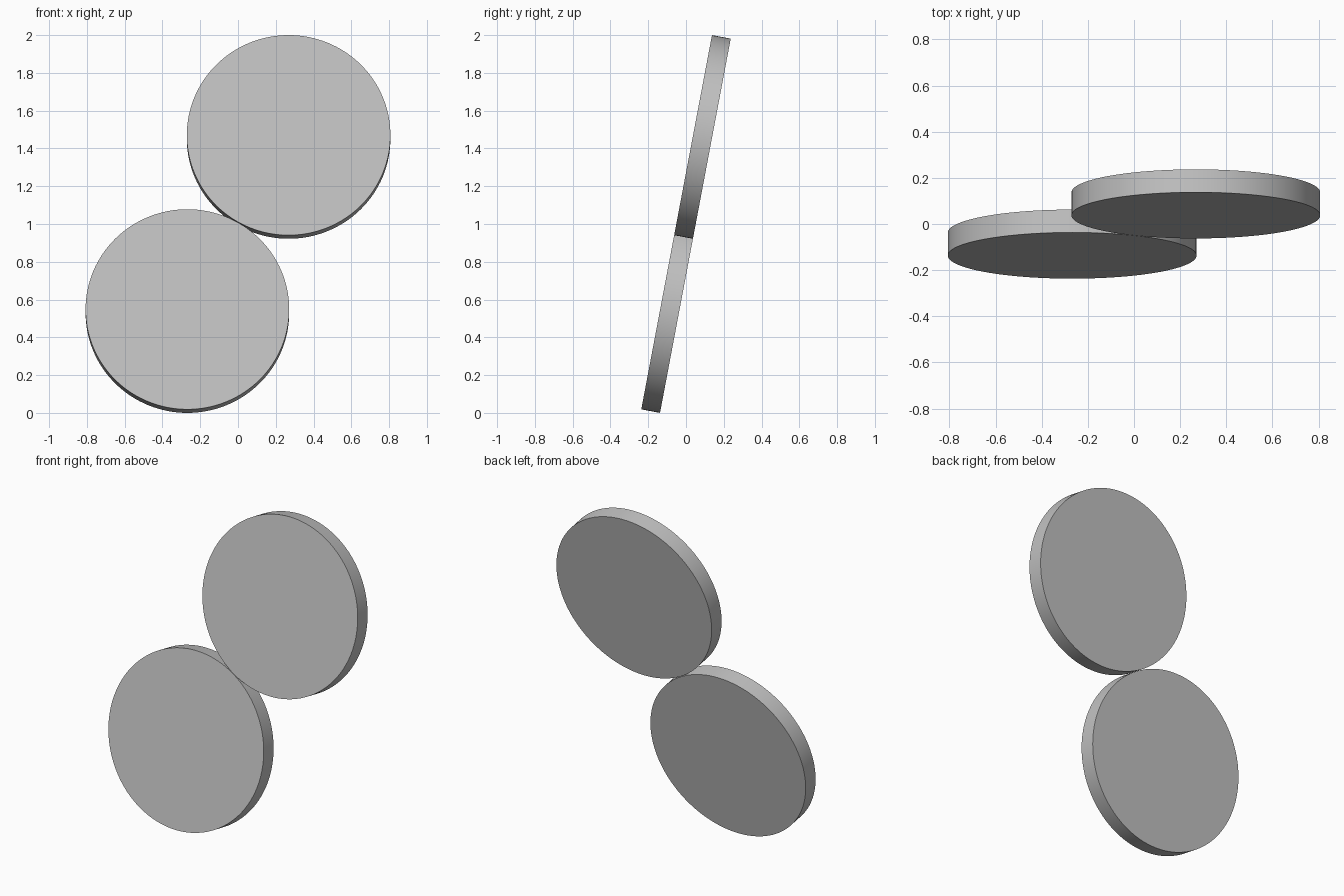
import bpy
import math

cube = bpy.data.objects.get("Cube")
if cube:
    bpy.data.objects.remove(cube, do_unlink=True)

RADIUS = 0.539
THICKNESS = 0.101
LEAN = math.radians(10.7)

# Plain light grey
grey = bpy.data.materials.new("light grey")
grey.use_nodes = True
colour = (0.53, 0.53, 0.53, 1)
grey.diffuse_color = colour
grey.node_tree.nodes["Principled BSDF"].inputs["Base Color"].default_value = colour


def add_disc(name, side):
    """Disc leaning back; side is -1 for the lower right, 1 for the upper left."""
    half_rise = 1 - RADIUS * math.cos(LEAN) - THICKNESS / 2 * math.sin(LEAN)
    bpy.ops.mesh.primitive_cylinder_add(
        vertices=128, radius=RADIUS, depth=THICKNESS,
        location=(side * 0.268, side * half_rise * math.tan(LEAN), 1 + side * half_rise),
        rotation=(-math.pi / 2 - LEAN, 0, 0))
    disc = bpy.context.object
    disc.name = name
    disc.data.materials.append(grey)
    bpy.ops.object.shade_smooth_by_angle(angle=math.radians(30))


# Two touching discs in one leaning plane
add_disc("lower_disc", -1)
add_disc("upper_disc", 1)
